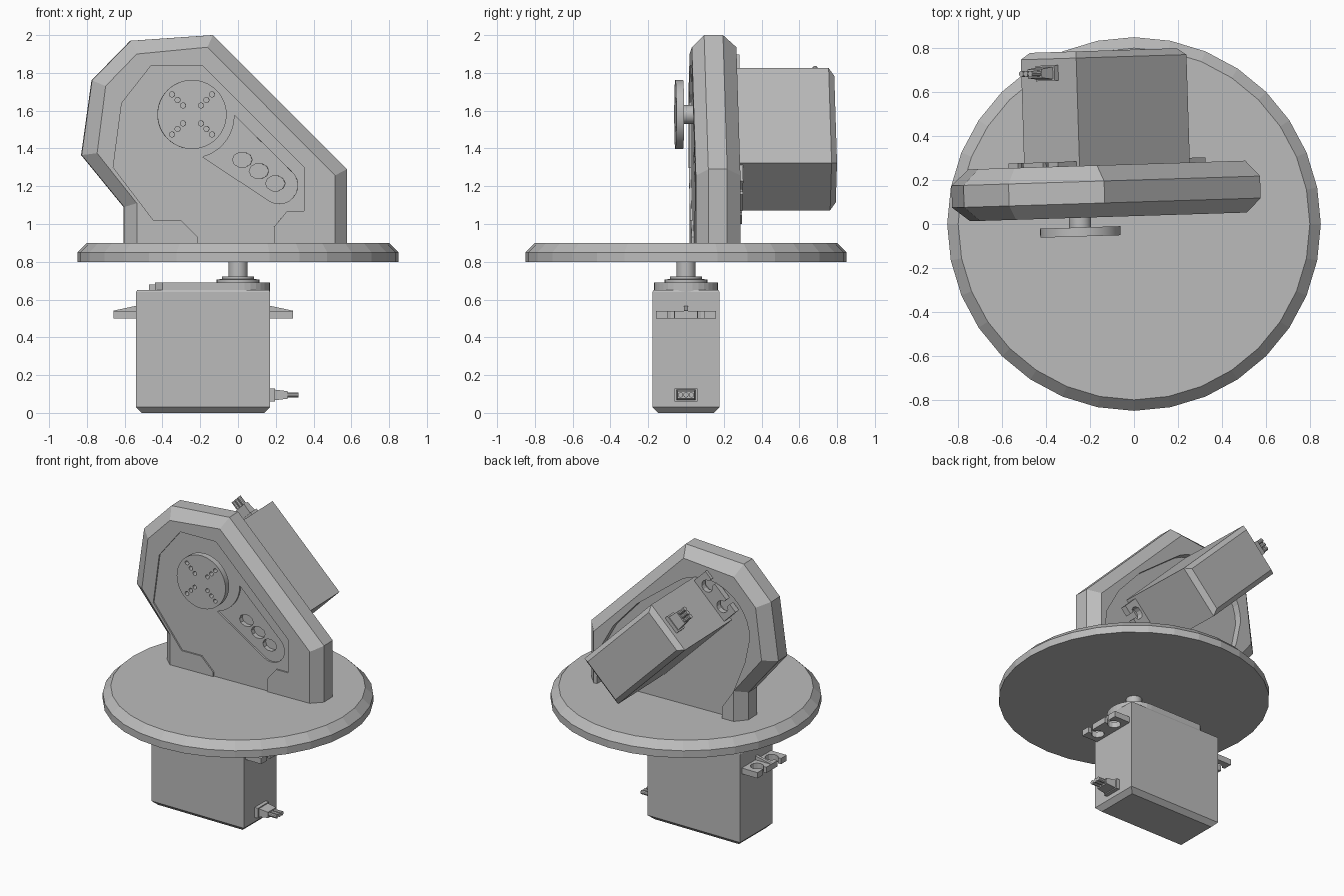
import bpy, bmesh
from math import sin, cos, pi, radians
from mathutils import Matrix, Vector

cube = bpy.data.objects.get("Cube")
if cube:
    bpy.data.objects.remove(cube, do_unlink=True)

grey = bpy.data.materials.new("plain_grey")
grey.use_nodes = True
GREY = (0.5, 0.5, 0.5, 1)
grey.diffuse_color = GREY
grey.node_tree.nodes["Principled BSDF"].inputs["Base Color"].default_value = GREY


# ---- helpers: every part is a stack of matching rings with capped ends ----
def make(name, solids, matrix=Matrix(), smooth=False):
    bm = bmesh.new()
    for rings in solids:
        loops = [[bm.verts.new(p) for p in ring] for ring in rings]
        n = len(loops[0])
        for a, b in zip(loops, loops[1:]):
            for i in range(n):
                j = (i + 1) % n
                bm.faces.new((a[i], a[j], b[j], b[i]))
        bm.faces.new(loops[0][::-1])
        bm.faces.new(loops[-1])
    bmesh.ops.recalc_face_normals(bm, faces=bm.faces)
    bm.transform(matrix)
    mesh = bpy.data.meshes.new(name)
    bm.to_mesh(mesh)
    bm.free()
    mesh.materials.append(grey)
    obj = bpy.data.objects.new(name, mesh)
    bpy.context.collection.objects.link(obj)
    if smooth:
        activate(obj)
        bpy.ops.object.shade_smooth_by_angle(angle=radians(35))
    return obj


def activate(obj):
    bpy.ops.object.select_all(action='DESELECT')
    obj.select_set(True)
    bpy.context.view_layer.objects.active = obj


def cut(obj, solids, matrix=Matrix()):
    cutter = make("cutter", solids, matrix)
    cutter.hide_render = True
    mod = obj.modifiers.new("cut", 'BOOLEAN')
    mod.operation, mod.solver, mod.object = 'DIFFERENCE', 'EXACT', cutter
    activate(obj)
    bpy.ops.object.modifier_apply(modifier=mod.name)
    bpy.data.objects.remove(cutter, do_unlink=True)


def arc(cx, cy, r, start=0, end=360, n=24, ry=None):
    full = abs(end - start) == 360
    steps = [radians(start + (end - start) * i / (n if full else n - 1)) for i in range(n)]
    return [(cx + r * cos(t), cy + (ry or r) * sin(t)) for t in steps]


def rect(x0, x1, y0, y1):
    return [(x0, y0), (x1, y0), (x1, y1), (x0, y1)]


def up(pts, *zs):          # extrude a plan outline along z
    return [[(x, y, z) for x, y in pts] for z in zs]


def back(pts, *ys):        # extrude a front outline along y
    return [[(x, y, z) for x, z in pts] for y in ys]


def turned(profile, n=32):  # (radius, z) pairs to a round solid
    return [[(x, y, z) for x, y in arc(0, 0, r, n=n)] for r, z in profile]


# ---- servo motor, standing on its own z = 0 with the shaft on z ----
def servo(prefix, m):
    lo, hi, w, c = -0.54, 0.17, 0.178, 0.03
    body = [[(x, y, z) for x, y in rect(lo + i, hi - i, -w + i, w - i)]
            for i, z in ((c, 0), (0, c), (0, 0.64), (0.006, 0.65))]
    make(prefix + "_motor_body", [body], m)

    # lid with one rounded end
    lid = arc(0, 0, 0.17, -90, 90, 17) + [(-0.40, 0.17), (-0.44, 0.13), (-0.44, -0.13), (-0.40, -0.17)]
    make(prefix + "_motor_lid", [up(lid, 0.64, 0.69), up(rect(-0.47, -0.43, -0.08, 0.08), 0.64, 0.68)], m)

    # collar and output shaft
    make(prefix + "_shaft_collar", [turned([(0.113, 0.68), (0.113, 0.705), (0.085, 0.71), (0.085, 0.722)])], m, True)
    make(prefix + "_shaft", [turned([(0.05, 0.70), (0.05, 0.81)])], m, True)

    # round output horn with four rows of screw holes
    horn = make(prefix + "_horn", [turned([(0.183, 0.801), (0.183, 0.842)], 48)], m, True)
    holes = []
    for k in range(4):
        a = k * pi / 2
        for r in (0.067, 0.108, 0.15):
            holes.append(up(arc(r * cos(a), r * sin(a), 0.014, n=12), 0.78, 0.87))
    cut(horn, holes, m)

    # mounting ears with two open keyhole slots and a stiffening rib
    for side, edge, s in (("inner", hi, 1), ("outer", lo, -1)):
        ear = [(-0.01, -0.16), (0.12, -0.16)]
        for y in (-0.08, 0.08):
            ear += [(0.12, y - 0.018)]
            ear += [(0.06 + 0.042 * cos(t), y + 0.042 * sin(t))
                    for t in (radians(-25 - 31 * i) for i in range(11))]
            ear += [(0.12, y + 0.018)]
        ear += [(0.12, 0.16), (-0.01, 0.16)]
        ear = [(edge + s * x, y) for x, y in ear]
        make(f"{prefix}_{side}_ear", [up(ear, 0.50, 0.54)], m)
        rib = [(edge, 0.53), (edge + s * 0.12, 0.53), (edge + s * 0.12, 0.541), (edge, 0.567)]
        make(f"{prefix}_{side}_ear_rib", [back(rib, -0.01, 0.01)], m)

    # cable plug and its three wires
    plug = [[(x, y, z) for y, z in rect(-a, a, 0.095 - b, 0.095 + b)]
            for x, a, b in ((0.16, 0.06, 0.035), (0.195, 0.06, 0.035),
                            (0.195, 0.05, 0.028), (0.262, 0.045, 0.02))]
    make(prefix + "_cable_plug", [plug], m)
    wires = [[[(x, y, z) for y, z in arc(c, 0.095, 0.014, n=10)] for x in (0.25, 0.32)]
             for c in (-0.029, 0, 0.029)]
    make(prefix + "_cable_wires", wires, m, True)


# ---- turntable ----
make("turntable", [turned([(0.85, 0.80), (0.85, 0.85), (0.80, 0.90)])])

# ---- upright panel with bevelled rim, turned slightly ----
turn = Matrix.Rotation(radians(1.8), 4, 'Z')
outer = [(-0.60, 0.89), (-0.60, 1.09), (-0.825, 1.365), (-0.77, 1.76), (-0.565, 1.97),
         (-0.13, 2.0), (0.58, 1.29), (0.58, 0.89)]
inner = [(-0.535, 0.89), (-0.535, 1.11), (-0.745, 1.375), (-0.70, 1.73), (-0.535, 1.90),
         (-0.16, 1.936), (0.515, 1.257), (0.515, 0.89)]
panel = make("upright_panel", [back(inner, 0.036) + back(outer, 0.10, 0.20) + back(inner, 0.272)], turn)

# shallow front recess
recess = [(-0.21, 0.8), (-0.21, 0.93), (-0.30, 1.02), (-0.447, 1.02), (-0.66, 1.30), (-0.615, 1.64),
          (-0.458, 1.84), (-0.19, 1.84), (0.352, 1.30), (0.352, 1.07), (0.262, 1.07),
          (0.193, 0.985), (0.193, 0.8)]
cut(panel, [back(recess, -0.05, 0.046)], turn)

# tapered arm recess with three slots
arm = arc(-0.245, 1.575, 0.228, 0, -75, 10) + arc(0.22, 1.205, 0.098, -120, 50, 12)
cut(panel, [back(arm, -0.05, 0.058)], turn)
slots = [back(arc(x, z, 0.052, n=10, ry=0.041), -0.05, 0.09)
         for x, z in ((0.025, 1.34), (0.113, 1.28), (0.2, 1.215))]
cut(panel, slots, turn)

# rounded pocket in the back, open at the bottom
pocket = [(-0.45, 0.8), (-0.45, 0.98), (-0.53, 1.10), (-0.62, 1.33)]
pocket += arc(-0.32, 1.50, 0.335, 180, 48, 14)
pocket += [(0.19, 1.53), (0.37, 1.33), (0.47, 1.15), (0.49, 0.98), (0.49, 0.8)]
cut(panel, [back(pocket, 0.225, 0.4)], turn)

# ---- the two motors ----
servo("lower", Matrix())
h = cos(pi / 4)
tilt = Matrix(((-h, -h, 0), (0, 0, -1), (h, -h, 0))).to_4x4()
servo("upper", turn @ Matrix.Translation(Vector((-0.245, 0.793, 1.58))) @ tilt)
